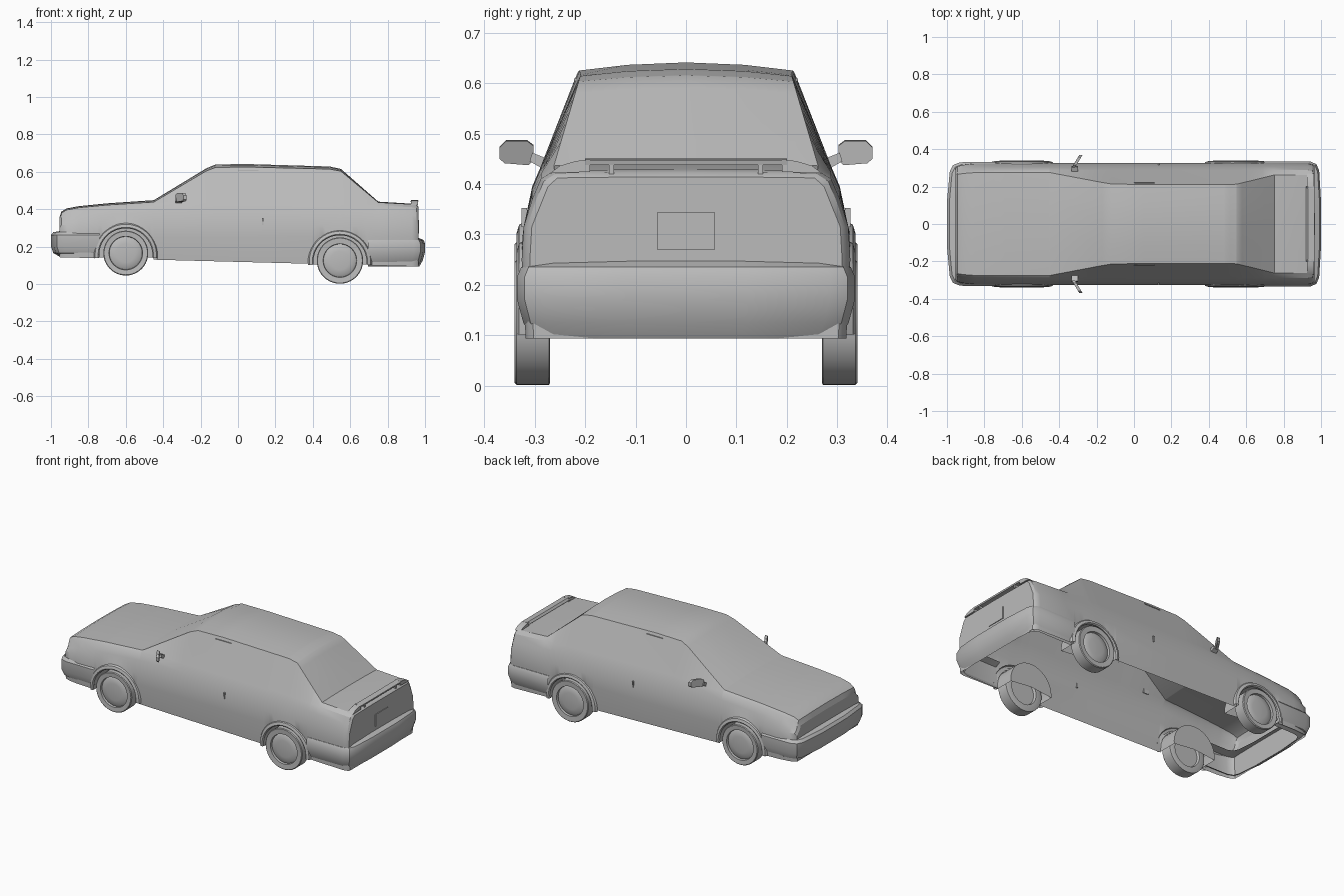
import bpy, bmesh
from math import sin, cos, pi, sqrt, radians
from mathutils import Vector

if "Cube" in bpy.data.objects:
    bpy.data.objects.remove(bpy.data.objects["Cube"])

grey = bpy.data.materials.new("plain grey")
grey.use_nodes = True
grey.diffuse_color = (0.5, 0.5, 0.5, 1)
grey.node_tree.nodes["Principled BSDF"].inputs["Base Color"].default_value = (0.5, 0.5, 0.5, 1)


def finish(name, bm, angle=30):
    """Turn a bmesh into a named, smooth shaded object."""
    bmesh.ops.remove_doubles(bm, verts=bm.verts, dist=0.0005)
    bmesh.ops.recalc_face_normals(bm, faces=bm.faces)
    mesh = bpy.data.meshes.new(name)
    bm.to_mesh(mesh)
    bm.free()
    mesh.materials.append(grey)
    ob = bpy.data.objects.new(name, mesh)
    bpy.context.collection.objects.link(ob)
    bpy.ops.object.select_all(action="DESELECT")
    ob.select_set(True)
    bpy.context.view_layer.objects.active = ob
    bpy.ops.object.shade_smooth_by_angle(angle=radians(angle))
    return ob


def loft(name, rows, caps=False, angle=30):
    """Skin a list of equal-length point rows."""
    bm = bmesh.new()
    grid = [[bm.verts.new(p) for p in row] for row in rows]
    for a, b in zip(grid, grid[1:]):
        for i in range(len(a) - 1):
            bm.faces.new((a[i], a[i + 1], b[i + 1], b[i]))
    if caps:
        bm.faces.new(grid[0])
        bm.faces.new(grid[-1])
    return finish(name, bm, angle)


def prism(name, outline, offset):
    """Extrude a planar outline by an offset."""
    bm = bmesh.new()
    face = bm.faces.new([bm.verts.new(p) for p in outline])
    ext = bmesh.ops.extrude_face_region(bm, geom=[face], use_keep_orig=True)
    moved = [g for g in ext["geom"] if isinstance(g, bmesh.types.BMVert)]
    bmesh.ops.translate(bm, verts=moved, vec=Vector(offset))
    return finish(name, bm)


def box(name, lo, hi):
    (x, y, z), (X, Y, Z) = lo, hi
    return prism(name, [(x, y, z), (X, y, z), (X, Y, z), (x, Y, z)], (0, 0, Z - z))


# Wheel positions: x, wheel centre z, wheel radius, arch centre z
AXLES = {"front": (-0.60, 0.165, 0.12, 0.155), "rear": (0.545, 0.125, 0.124, 0.118)}
ARCH = 0.146


def sill(x):
    z = 0.118 - 0.026 * x
    for cx, _, _, cz in AXLES.values():
        d = ARCH ** 2 - (x - cx) ** 2
        if d > -1e-6:
            z = max(z, cz + sqrt(max(d, 0)))
    return z


# Body stations: x, belt z, top edge z, top half width, crown, width factor
KEYS = [
    (-0.955, 0.335, 0.350, 0.262, 0.005, 0.92),
    (-0.945, 0.365, 0.380, 0.265, 0.006, 0.95),
    (-0.915, 0.380, 0.396, 0.270, 0.008, 0.98),
    (-0.85, 0.394, 0.408, 0.275, 0.008, 1.0),
    (-0.70, 0.410, 0.422, 0.275, 0.009, 1.0),
    (-0.45, 0.428, 0.438, 0.275, 0.010, 1.0),
    (-0.17, 0.435, 0.604, 0.222, 0.014, 1.0),
    (-0.12, 0.435, 0.623, 0.214, 0.016, 1.0),
    (0.05, 0.435, 0.625, 0.211, 0.016, 1.0),
    (0.49, 0.432, 0.614, 0.210, 0.014, 1.0),
    (0.55, 0.430, 0.603, 0.213, 0.012, 1.0),
    (0.75, 0.420, 0.436, 0.262, 0.004, 1.0),
    (0.93, 0.410, 0.426, 0.262, 0.003, 1.0),
    (0.955, 0.405, 0.421, 0.258, 0.002, 0.98),
    (0.965, 0.395, 0.412, 0.255, 0.002, 0.95),
]


def station(x):
    for a, b in zip(KEYS, KEYS[1:]):
        if a[0] <= x <= b[0]:
            t = (x - a[0]) / (b[0] - a[0])
            return [p + (q - p) * t for p, q in zip(a, b)]


def section(x):
    x, belt, top, half, crown, w = station(x)
    s = sill(x)
    side = [(0.318 * w, s), (0.326 * w, max(0.25, s + 0.01)),
            (0.322 * w, max(0.315, s + 0.02)), (0.305 * w, max(belt - 0.04, 0.325)),
            (0.288 * w, belt), (half, top), (half * 0.55, top + crown * 0.7)]
    if x < -0.95:
        side[2] = (0.322 * w, 0.3)
        side[3] = (0.305 * w, 0.315)
    pts = side + [(0, top + crown)] + [(-y, z) for y, z in reversed(side)]
    return [(x, y, z) for y, z in pts]


xs = [k[0] for k in KEYS]
for cx, _, _, _ in AXLES.values():
    xs += [cx - ARCH - 0.002, cx + ARCH + 0.002]
    xs += [cx + ARCH * cos(pi * i / 14) for i in range(15)]
rows = [section(x) for x in sorted(xs)]
loft("body_shell", rows)
# Nose and tail panels close the shell ends
for name, row in (("nose_panel", rows[0]), ("tail_panel", rows[-1])):
    bm = bmesh.new()
    bm.faces.new([bm.verts.new(p) for p in row])
    finish(name, bm)


def bumper(name, path, profile):
    """Sweep an (inset, z) profile round a half path mirrored across y."""
    path = path + [(x, -y) for x, y in reversed(path)]
    cx = path[0][0]
    rows = []
    for x, y in path:
        length = abs(path[3][0] - cx)
        rows.append([(cx + (x - cx) * (1 - d / length), y * (1 - d / 0.33), z)
                     for d, z in profile])
    loft(name, rows, angle=35)


bumper("front_bumper",
       [(-0.74, 0.332), (-0.93, 0.33), (-0.968, 0.315), (-0.985, 0.28), (-1.0, 0.12)],
       [(0.05, 0.142), (0.012, 0.165), (0, 0.2), (0, 0.262), (0.012, 0.277), (0.06, 0.285)])
bumper("rear_bumper",
       [(0.695, 0.335), (0.94, 0.335), (0.975, 0.32), (0.99, 0.285), (1.0, 0.12)],
       [(0.03, 0.093), (0.012, 0.125), (0, 0.17), (0, 0.216), (0.008, 0.235), (0.045, 0.252)])


def lathe(name, cx, cz, side, profile, start, end, steps):
    """Turn an (radius, y) profile about a sideways axle."""
    rows = []
    for i in range(steps + 1):
        a = radians(start + (end - start) * i / steps)
        rows.append([(cx + r * cos(a), side * y, cz + r * sin(a)) for r, y in profile])
    bm_ob = loft(name, rows, angle=35)
    return bm_ob


# Wheels, flares and wheel wells
for side, label in ((1, "left"), (-1, "right")):
    for axle, (cx, wz, r, az) in AXLES.items():
        tyre = [(0.088, 0.325), (0.09, 0.338), (r - 0.004, 0.34), (r, 0.336),
                (r, 0.272), (r - 0.004, 0.27), (0.085, 0.27), (0.08, 0.285), (0.0001, 0.285)]
        lathe(f"{axle}_{label}_tyre", cx, wz, side, tyre, 0, 360, 40)
        lathe(f"{axle}_{label}_hubcap", cx, wz, side,
              [(0.0001, 0.336), (0.05, 0.335), (0.078, 0.331), (0.088, 0.325)], 0, 360, 40)
        lathe(f"{axle}_{label}_wheel_arch", cx, az, side,
              [(0.172, 0.318), (0.164, 0.331), (0.148, 0.336), (0.142, 0.33),
               (0.142, 0.21), (0.0001, 0.21)], -6, 186, 24)

    # Door mirror: slanted thin housing on a small foot
    shape = [(0.302, 0.447), (0.312, 0.437), (0.36, 0.441), (0.37, 0.45),
             (0.37, 0.472), (0.357, 0.485), (0.315, 0.485), (0.302, 0.475)]
    prism(f"{label}_mirror_housing",
          [(-0.315 + (y - 0.302) * 0.6, side * y, z) for y, z in shape], (-0.018, 0, 0.002))
    prism(f"{label}_mirror_foot",
          [(-0.30, side * 0.275, 0.425), (-0.30, side * 0.31, 0.445),
           (-0.30, side * 0.305, 0.462), (-0.30, side * 0.275, 0.45)], (-0.035, 0, 0))

    # Door handle and roof gutter trim
    box(f"{label}_door_handle", (0.128, side * 0.315, 0.315), (0.136, side * 0.326, 0.352))
    box(f"{label}_gutter_trim", (0.0, side * 0.212, 0.604), (0.11, side * 0.222, 0.609))

    # Spoiler end and post
    prism(f"{label}_spoiler_end",
          [(0.925, side * y, z) for y, z in
           ((0.19, 0.424), (0.27, 0.421), (0.25, 0.436), (0.22, 0.445), (0.19, 0.449))],
          (0.038, 0, 0))
    box(f"{label}_spoiler_post", (0.93, side * 0.143, 0.42), (0.96, side * 0.153, 0.442))

# Spoiler blade across the boot lid
prism("spoiler_blade",
      [(0.92, -0.2, 0.438), (0.963, -0.2, 0.438), (0.965, -0.2, 0.447), (0.93, -0.2, 0.45)],
      (0, 0.4, 0))

# Rear number plate panel
box("rear_plate_panel", (0.962, -0.058, 0.27), (0.969, 0.058, 0.343))
